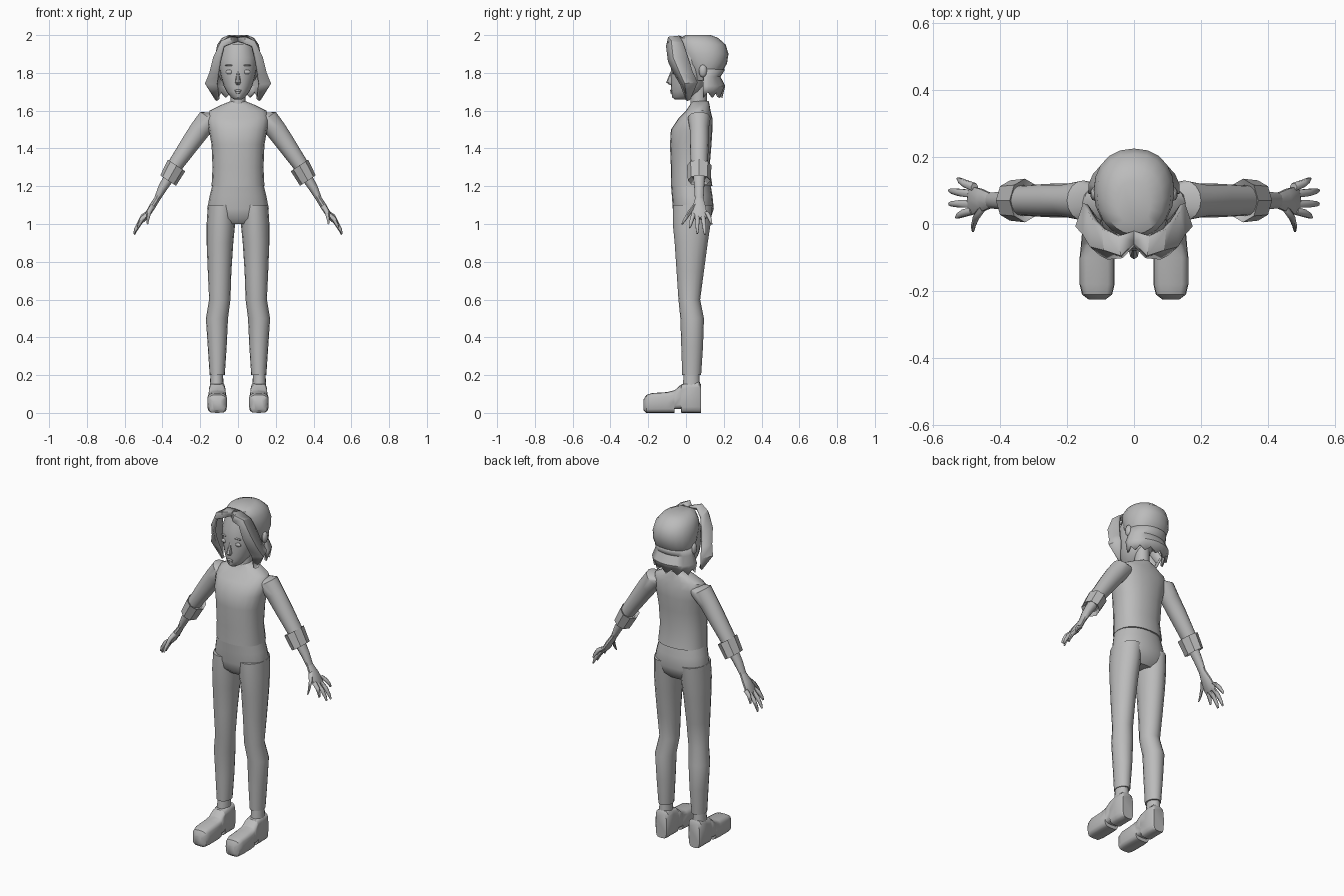
import bpy
import bmesh
from math import sin, cos, pi, radians, copysign
from mathutils import Vector

cube = bpy.data.objects.get("Cube")
if cube:
    bpy.data.objects.remove(cube, do_unlink=True)

colour = (.5, .5, .5, 1)
grey = bpy.data.materials.new("plain grey")
grey.use_nodes = True
grey.diffuse_color = colour
grey.node_tree.nodes["Principled BSDF"].inputs["Base Color"].default_value = colour

side_axis, depth_axis, up_axis = Vector((1, 0, 0)), Vector((0, 1, 0)), Vector((0, 0, 1))
arm_across = Vector((.83, 0, .56))
arm_depth = .07


def finish(name, bm, mirrored=False, thickness=0, angle=40):
    """Turn a bmesh into a shaded object, optionally solid and mirrored."""
    bmesh.ops.recalc_face_normals(bm, faces=bm.faces)
    mesh = bpy.data.meshes.new(name)
    bm.to_mesh(mesh)
    bm.free()
    mesh.materials.append(grey)
    obj = bpy.data.objects.new(name, mesh)
    bpy.context.collection.objects.link(obj)
    bpy.ops.object.select_all(action="DESELECT")
    obj.select_set(True)
    bpy.context.view_layer.objects.active = obj
    bpy.ops.object.shade_smooth_by_angle(angle=radians(angle))
    if thickness:
        solid = obj.modifiers.new("thickness", "SOLIDIFY")
        solid.thickness = thickness
        solid.offset = 0
    if mirrored:
        mirror = obj.modifiers.new("mirror", "MIRROR")
        mirror.use_mirror_merge = False


def loft(name, rings, across=side_axis, up=depth_axis, sides=16, power=2, **options):
    """Skin closed rings given as (centre, radius across, radius up)."""
    bm = bmesh.new()
    loops = []
    for centre, radius_across, radius_up in rings:
        loop = []
        for i in range(sides):
            turn = 2 * pi * i / sides
            c, s = [copysign(abs(v) ** (2 / power), v) for v in (cos(turn), sin(turn))]
            point = Vector(centre) + across * radius_across * c + up * radius_up * s
            loop.append(bm.verts.new(point))
        loops.append(loop)
    for low, high in zip(loops, loops[1:]):
        for i in range(sides):
            bm.faces.new((low[i - 1], low[i], high[i], high[i - 1]))
    bm.faces.new(loops[0])
    bm.faces.new(loops[-1])
    finish(name, bm, **options)


def upright(name, rows, **options):
    """Stack level rings given as (height, inner side, outer side, front, back)."""
    rings = []
    for height, inner, outer, front, back in rows:
        centre = ((inner + outer) / 2, (front + back) / 2, height)
        rings.append((centre, (outer - inner) / 2, (back - front) / 2))
    loft(name, rings, **options)


def centred(name, rows, **options):
    """Stack level rings on the middle line as (height, half width, front, back)."""
    upright(name, [(h, -w, w, f, b) for h, w, f, b in rows], **options)


def arm_part(name, rows, **options):
    """Run slanted rings along both arms as (side, height, radius, depth radius)."""
    rings = [((x, arm_depth, z), r, d) for x, z, r, d in rows]
    loft(name, rings, across=arm_across, mirrored=True, **options)


def sheet(name, rows, **options):
    """Make a surface from rows of points."""
    bm = bmesh.new()
    grid = [[bm.verts.new(point) for point in row] for row in rows]
    for upper, lower in zip(grid, grid[1:]):
        for i in range(1, len(upper)):
            bm.faces.new((upper[i - 1], upper[i], lower[i], lower[i - 1]))
    finish(name, bm, **options)


def blob(name, centre, size, **options):
    """Add a small stretched ball."""
    bm = bmesh.new()
    bmesh.ops.create_uvsphere(bm, u_segments=10, v_segments=6, radius=1)
    bmesh.ops.scale(bm, vec=size, verts=bm.verts)
    bmesh.ops.translate(bm, vec=centre, verts=bm.verts)
    finish(name, bm, **options)


# Sweater and neck
centred("sweater", [
    (1.2, .14, -.08, .14), (1.3, .135, -.08, .125), (1.42, .14, -.085, .135),
    (1.5, .155, -.08, .14), (1.56, .165, -.04, .14), (1.6, .15, 0, .13),
    (1.63, .09, .02, .125), (1.65, .04, .03, .12)], sides=20, power=2.3)
centred("neck", [(1.6, .04, .02, .11), (1.74, .04, .03, .11)])

# Sleeves with turned-up cuffs
arm_part("sleeve", [
    (.1, 1.57, .03, .04), (.15, 1.56, .06, .06), (.2, 1.5, .055, .05),
    (.25, 1.43, .05, .05), (.34, 1.3, .04, .045)])
arm_part("cuff", [
    (.33, 1.3, .04, .045), (.325, 1.31, .055, .065),
    (.37, 1.23, .05, .06), (.36, 1.25, .035, .04)], sides=8, angle=30)

# Forearms, palms and fingers
arm_part("forearm", [
    (.35, 1.27, .03, .035), (.4, 1.19, .024, .027), (.43, 1.13, .016, .024)], sides=10)
arm_part("palm", [
    (.43, 1.13, .016, .024), (.455, 1.09, .017, .036),
    (.485, 1.04, .014, .045), (.49, 1.03, .01, .04)], sides=10)
fingers = {
    "thumb": ((.45, .05, 1.1), (.48, -.02, 1)),
    "index_finger": ((.48, .04, 1.05), (.53, .02, .98)),
    "middle_finger": ((.485, .06, 1.04), (.55, .06, .95)),
    "ring_finger": ((.485, .09, 1.04), (.55, .1, .945)),
    "little_finger": ((.475, .11, 1.06), (.525, .135, 1)),
}
for name, (base, tip) in fingers.items():
    rings = []
    for along in (0, .4, .8, 1):
        bend = arm_across * .01 * sin(pi * along)
        radius = .013 - .008 * along ** 3
        rings.append((Vector(base).lerp(Vector(tip), along) + bend, radius, radius))
    loft(name, rings, across=arm_across, sides=6, mirrored=True, angle=60)

# Trousers
centred("trouser_seat", [
    (1.21, .135, -.08, .13), (1.15, .15, -.075, .14), (1.08, .163, -.07, .147),
    (1.03, .155, -.06, .13), (1, .1, -.03, .1)], sides=20, power=2.2)
upright("trouser_leg", [
    (1.1, .01, .16, -.07, .14), (1, .015, .166, -.07, .13), (.9, .025, .166, -.06, .115),
    (.75, .035, .16, -.05, .095), (.6, .04, .153, -.04, .075), (.5, .053, .17, -.03, .095),
    (.35, .06, .16, -.025, .09), (.2, .07, .15, -.02, .08)], mirrored=True)
upright("ankle", [(.22, .08, .145, -.01, .07), (.12, .075, .15, -.02, .075)], mirrored=True)

# Shoes as slices (depth, half width, bottom, top), with a gap before the heel
shoe_slices = [
    (-.225, .025, .015, .07), (-.21, .045, 0, .095), (-.18, .052, 0, .105),
    (-.1, .052, 0, .11), (-.061, .048, 0, .12), (-.06, .048, .02, .12),
    (-.026, .045, .02, .15), (-.025, .045, 0, .15), (.02, .044, 0, .165),
    (.07, .044, 0, .165), (.08, .036, 0, .15)]
shoe_rings = [((.11, depth, (low + high) / 2), width, (high - low) / 2)
              for depth, width, low, high in shoe_slices]
loft("shoe", shoe_rings, up=up_axis, power=4, mirrored=True)

# Head and face
centred("face", [
    (1.66, .02, -.06, 0), (1.67, .037, -.073, .03), (1.7, .06, -.078, .08),
    (1.73, .075, -.08, .1), (1.78, .09, -.08, .12), (1.82, .098, -.08, .14),
    (1.88, .1, -.075, .14), (1.95, .085, -.05, .14)], sides=20)
centred("nose", [
    (1.81, .006, -.08, -.06), (1.75, .015, -.105, -.06), (1.735, .008, -.085, -.06)], sides=8)
blob("upper_lip", (0, -.078, 1.706), (.02, .007, .006))
blob("lower_lip", (0, -.076, 1.696), (.016, .007, .006))
blob("eye", (.045, -.066, 1.805), (.022, .008, .012), mirrored=True)
blob("eyebrow", (.045, -.068, 1.84), (.026, .007, .004), mirrored=True)
blob("ear", (.115, .09, 1.81), (.016, .022, .034), mirrored=True)

# Smooth cap of hair
centred("hair_cap", [
    (1.76, .09, .04, .15), (1.8, .108, .02, .19), (1.85, .12, -.01, .217),
    (1.9, .12, -.03, .225), (1.95, .11, -.04, .21), (1.985, .085, -.03, .17),
    (2, .05, 0, .13)], sides=20, power=2.2)

# Curtain fringe: rows run from the parting to the tip, front edge to back edge
sheet("hair_fringe", [
    [(0, -.055, 1.965), (0, -.05, 1.98), (0, -.02, 1.985)],
    [(.035, -.095, 1.955), (.04, -.09, 1.985), (.045, -.035, 1.99)],
    [(.075, -.1, 1.94), (.085, -.075, 1.965), (.09, -.015, 1.955)],
    [(.095, -.09, 1.86), (.125, -.065, 1.88), (.115, .01, 1.88)],
    [(.105, -.055, 1.79), (.145, -.03, 1.8), (.13, .035, 1.8)],
    [(.11, -.025, 1.74), (.168, -.005, 1.745), (.145, .06, 1.75)],
    [(.1, .005, 1.66), (.107, .01, 1.655), (.115, .02, 1.66)]],
    thickness=.015, mirrored=True, angle=35)

# Flared locks around the nape, with a notched lower edge
nape_rows = []
for height, width, depth in ((1.82, .11, .1), (1.78, .113, .075), (1.73, .13, .1), (1.67, .12, .085)):
    row = []
    for i in range(13):
        turn = radians(16 * (i - 6))
        notch = .03 if height < 1.7 and i % 2 else 0
        row.append((width * sin(turn), .1 + depth * cos(turn), height + notch))
    nape_rows.append(row)
sheet("hair_nape", nape_rows, thickness=.015)
